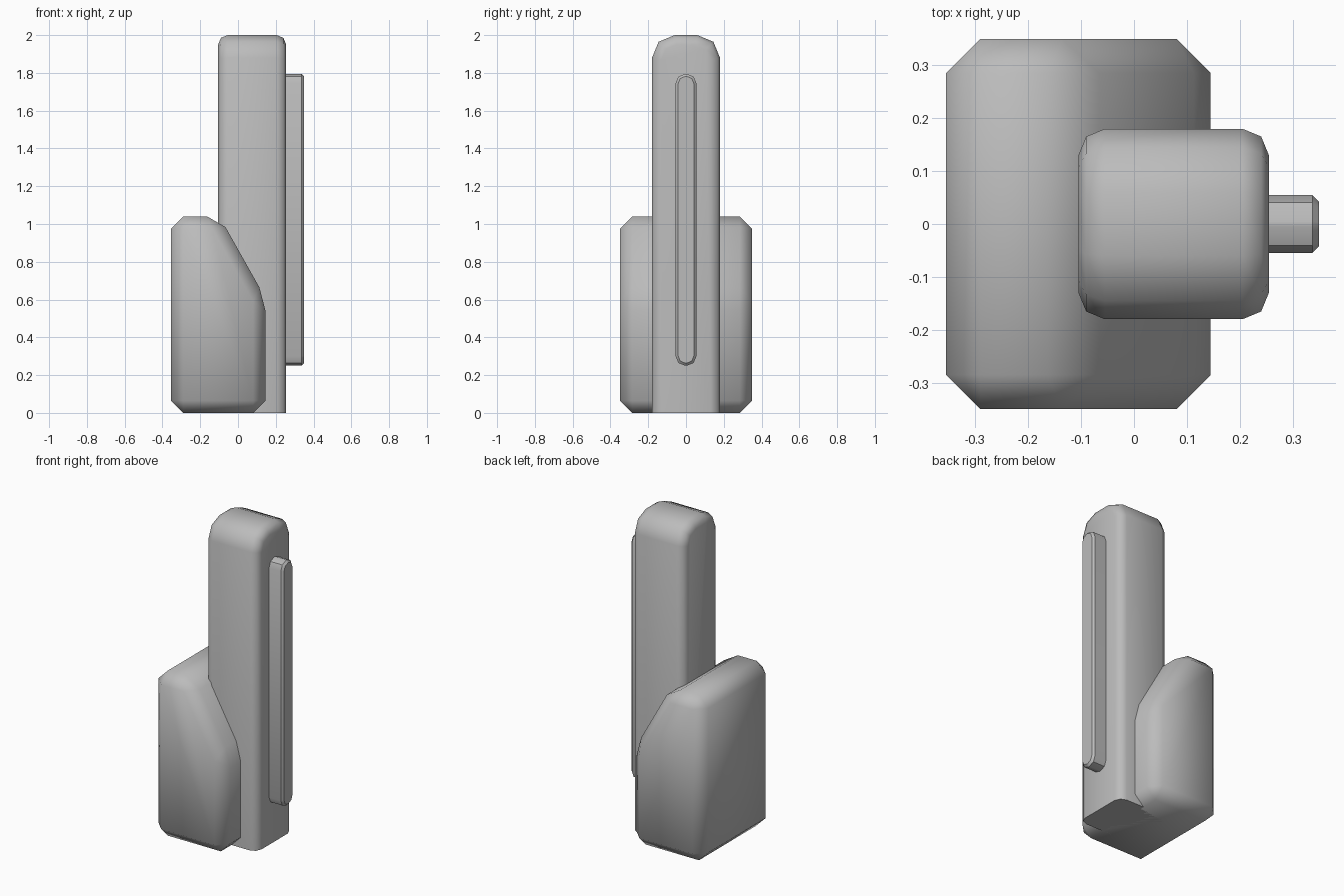
import bpy
import bmesh

cube = bpy.data.objects.get("Cube")
if cube:
    bpy.data.objects.remove(cube, do_unlink=True)

grey = bpy.data.materials.new("plain_grey")
grey.use_nodes = True
colour = (0.5, 0.5, 0.5, 1)
grey.diffuse_color = colour
grey.node_tree.nodes["Principled BSDF"].inputs["Base Color"].default_value = colour


def prism(profile, axis, low, high):
    """Extrude a closed profile along x (points are y, z) or y (points are x, z)."""
    bm = bmesh.new()

    def place(p, d):
        return (d, p[0], p[1]) if axis == "x" else (p[0], d, p[1])
    face = bm.faces.new([bm.verts.new(place(p, low)) for p in profile])
    ext = bmesh.ops.extrude_face_region(bm, geom=[face], use_keep_orig=True)
    for item in ext["geom"]:
        if isinstance(item, bmesh.types.BMVert):
            setattr(item.co, axis, high)
    bmesh.ops.recalc_face_normals(bm, faces=bm.faces)
    return bm


def bevel(bm, rule, offset, segments):
    edges = [e for e in bm.edges if rule(e.verts[0].co, e.verts[1].co)]
    bmesh.ops.bevel(bm, geom=edges, offset=offset, segments=segments,
                    profile=0.5, affect='EDGES', clamp_overlap=True)


def finish(bm, name, angle):
    bmesh.ops.recalc_face_normals(bm, faces=bm.faces)
    mesh = bpy.data.meshes.new(name)
    bm.to_mesh(mesh)
    bm.free()
    mesh.materials.append(grey)
    obj = bpy.data.objects.new(name, mesh)
    bpy.context.collection.objects.link(obj)
    bpy.ops.object.select_all(action='DESELECT')
    obj.select_set(True)
    bpy.context.view_layer.objects.active = obj
    bpy.ops.object.shade_smooth_by_angle(angle=angle)


def box_profile(half, low, high):
    return [(-half, low), (half, low), (half, high), (-half, high)]


def along_x(a, b):
    return abs(a.x - b.x) > 0.01


# Sloped base block, chamfered all round
base = prism([(-0.355, 0), (0.145, 0), (0.145, 0.608), (-0.098, 1.04), (-0.355, 1.04)],
             "y", -0.35, 0.35)
bevel(base, lambda a, b: True, 0.065, 1)
finish(base, "base_block", 1.1)

# Tall pillar with a rounded top and a flat foot
pillar = prism(box_profile(0.18, 0, 2), "x", -0.105, 0.255)
bevel(pillar, lambda a, b: along_x(a, b) and a.z > 1, 0.12, 2)
bevel(pillar, lambda a, b: not along_x(a, b) and max(a.z, b.z) > 0.01, 0.05, 2)
finish(pillar, "pillar", 0.9)

# Slim bar with rounded ends on the pillar's side
bar = prism(box_profile(0.055, 0.25, 1.795), "x", 0.2, 0.35)
bevel(bar, along_x, 0.05, 2)
bevel(bar, lambda a, b: min(a.x, b.x) > 0.34, 0.013, 1)
finish(bar, "side_bar", 0.7)
